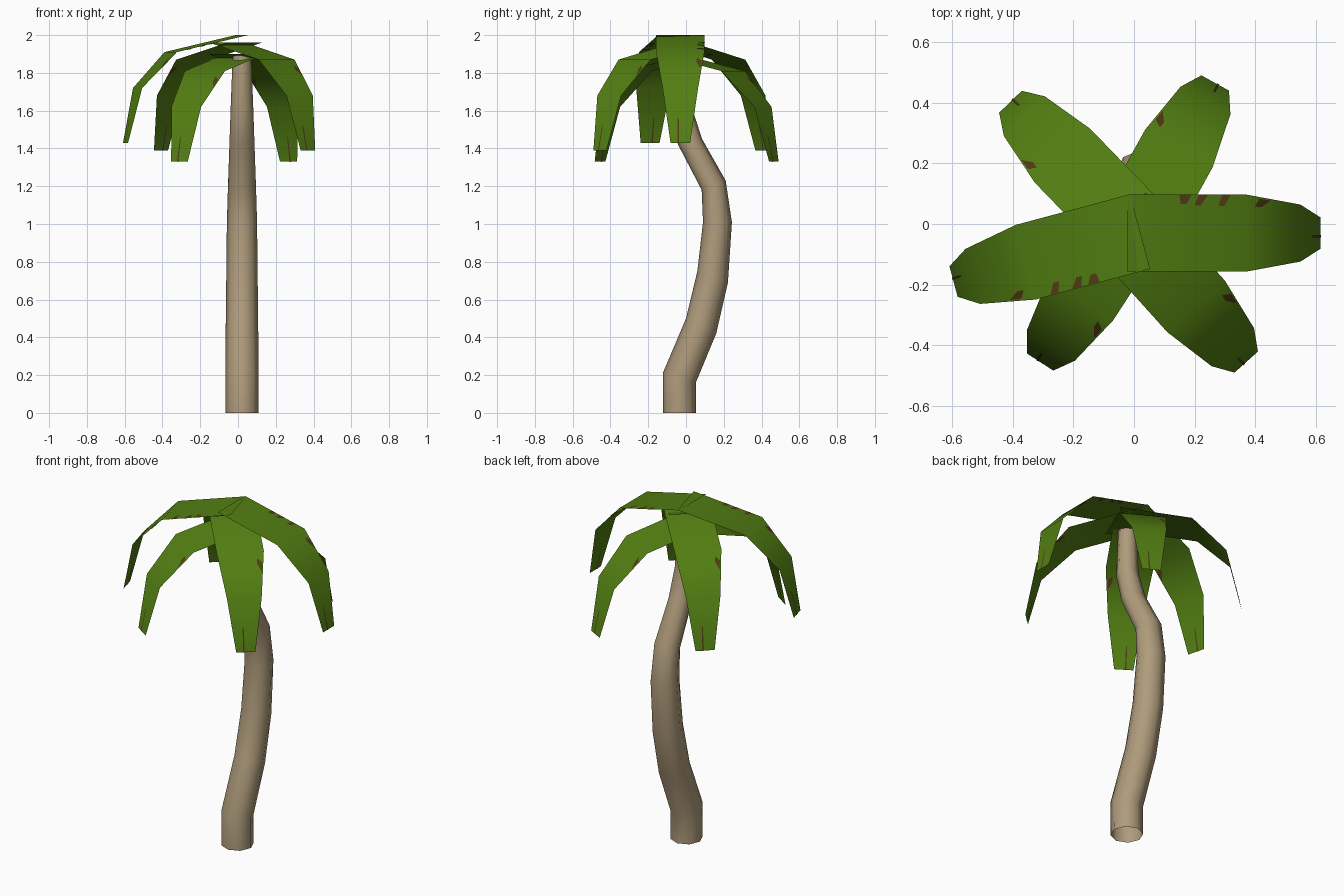
import bpy, math
from mathutils import Vector

if "Cube" in bpy.data.objects:
    bpy.data.objects.remove(bpy.data.objects["Cube"])


def material(name, rgb):
    m = bpy.data.materials.new(name)
    m.diffuse_color = (*rgb, 1)
    m.use_nodes = True
    m.node_tree.nodes["Principled BSDF"].inputs["Base Color"].default_value = m.diffuse_color
    return m


BARK = material("bark tan", (0.43, 0.33, 0.20))
GREEN = material("leaf green", (0.085, 0.21, 0.006))
BROWN = material("dry brown", (0.085, 0.042, 0.008))


def make(name, verts, faces, mat, smooth=True):
    me = bpy.data.meshes.new(name)
    me.from_pydata([tuple(v) for v in verts], [], faces)
    me.materials.append(mat)
    for p in me.polygons:
        p.use_smooth = smooth
    me.update()
    ob = bpy.data.objects.new(name, me)
    bpy.context.collection.objects.link(ob)
    return ob


# Trunk: eight-sided mitred tube, each ring given by its front and back point (y, z) and x radius
RINGS = [
    (-0.123, 0.00, 0.053, 0.00, 0.088),
    (-0.123, 0.21, 0.052, 0.16, 0.088),
    (0.000, 0.50, 0.160, 0.42, 0.086),
    (0.060, 0.75, 0.222, 0.69, 0.083),
    (0.090, 1.01, 0.243, 1.01, 0.080),
    (0.083, 1.18, 0.210, 1.23, 0.074),
    (-0.042, 1.42, 0.085, 1.45, 0.066),
    (-0.090, 1.60, 0.030, 1.62, 0.060),
    (-0.080, 1.90, 0.020, 1.90, 0.049),
]
SIDES = 8
verts, faces = [], []
for y0, z0, y1, z1, rx in RINGS:
    c = Vector((0.021, (y0 + y1) / 2, (z0 + z1) / 2))
    half = Vector((0, (y1 - y0) / 2, (z1 - z0) / 2))
    for k in range(SIDES):
        a = 2 * math.pi * k / SIDES
        verts.append(c + Vector((rx * math.cos(a), 0, 0)) + half * math.sin(a))
for i in range(len(RINGS) - 1):
    for k in range(SIDES):
        a, b = i * SIDES + k, i * SIDES + (k + 1) % SIDES
        faces.append((a, b, b + SIDES, a + SIDES))
make("trunk", verts, faces, BARK)

# Leaf profile: distance from root, drop, half width
PROFILE = [(0.0, 0.0, 0.1275), (0.39, -0.09, 0.1275),
           (0.571, -0.28, 0.094), (0.637, -0.57, 0.052)]
# Leaf placement: root x, y, z and heading in degrees
LEAVES = [
    (-0.022, -0.030, 2.00, 0),
    (0.020, -0.025, 2.00, 195),
    (-0.056, 0.018, 1.96, -48),
    (0.035, -0.055, 1.96, 134),
    (-0.041, -0.092, 1.90, 61),
    (0.037, 0.079, 1.90, 237),
]
# Dry patches: segment, then corners (along, across), across +1 is the left edge
PATCHES = [
    (0, [(0.44, 0.98), (0.54, 0.98), (0.50, 0.75), (0.45, 0.75)]),
    (0, [(0.60, 0.98), (0.68, 0.98), (0.62, 0.72), (0.57, 0.72)]),
    (0, [(0.80, 0.98), (0.87, 0.98), (0.82, 0.70), (0.77, 0.70)]),
    (1, [(0.25, 0.95), (0.45, 0.95), (0.28, 0.72), (0.16, 0.72)]),
    (2, [(0.55, -0.12), (0.55, -0.20), (1.0, -0.28), (1.0, -0.12)]),
]

for n, (x, y, z, deg) in enumerate(LEAVES, 1):
    a = math.radians(deg)
    along = Vector((math.cos(a), math.sin(a), 0))
    left = Vector((-math.sin(a), math.cos(a), 0))
    root = Vector((x, y, z))

    def spot(seg, u, v):
        (r0, d0, w0), (r1, d1, w1) = PROFILE[seg], PROFILE[seg + 1]
        p = root + along * (r0 + (r1 - r0) * u) + left * v * (w0 + (w1 - w0) * u)
        p.z += d0 + (d1 - d0) * u
        return p

    # Blade: a single sheet bent over three segments
    verts = [spot(0, 0, -1), spot(0, 0, 1)]
    for s in range(3):
        verts += [spot(s, 1, -1), spot(s, 1, 1)]
    make(f"leaf_{n}", verts,
         [(2 * s, 2 * s + 2, 2 * s + 3, 2 * s + 1) for s in range(3)], GREEN)

    # Dry patches: thin plates on both sides of the blade
    verts, faces = [], []
    for seg, corners in PATCHES:
        if n > 2 and seg == 0:
            continue  # only the two upper leaves are frayed near the root
        d = spot(seg, 1, 0) - spot(seg, 0, 0)
        normal = d.cross(left).normalized() * 0.002
        for side in (1, -1):
            b = len(verts)
            verts += [spot(seg, u, v) + normal * side for u, v in corners]
            quad = (b, b + 1, b + 2, b + 3)
            faces.append(quad[::-1] if side > 0 else quad)
    make(f"leaf_{n}_dry_patches", verts, faces, BROWN, False)
